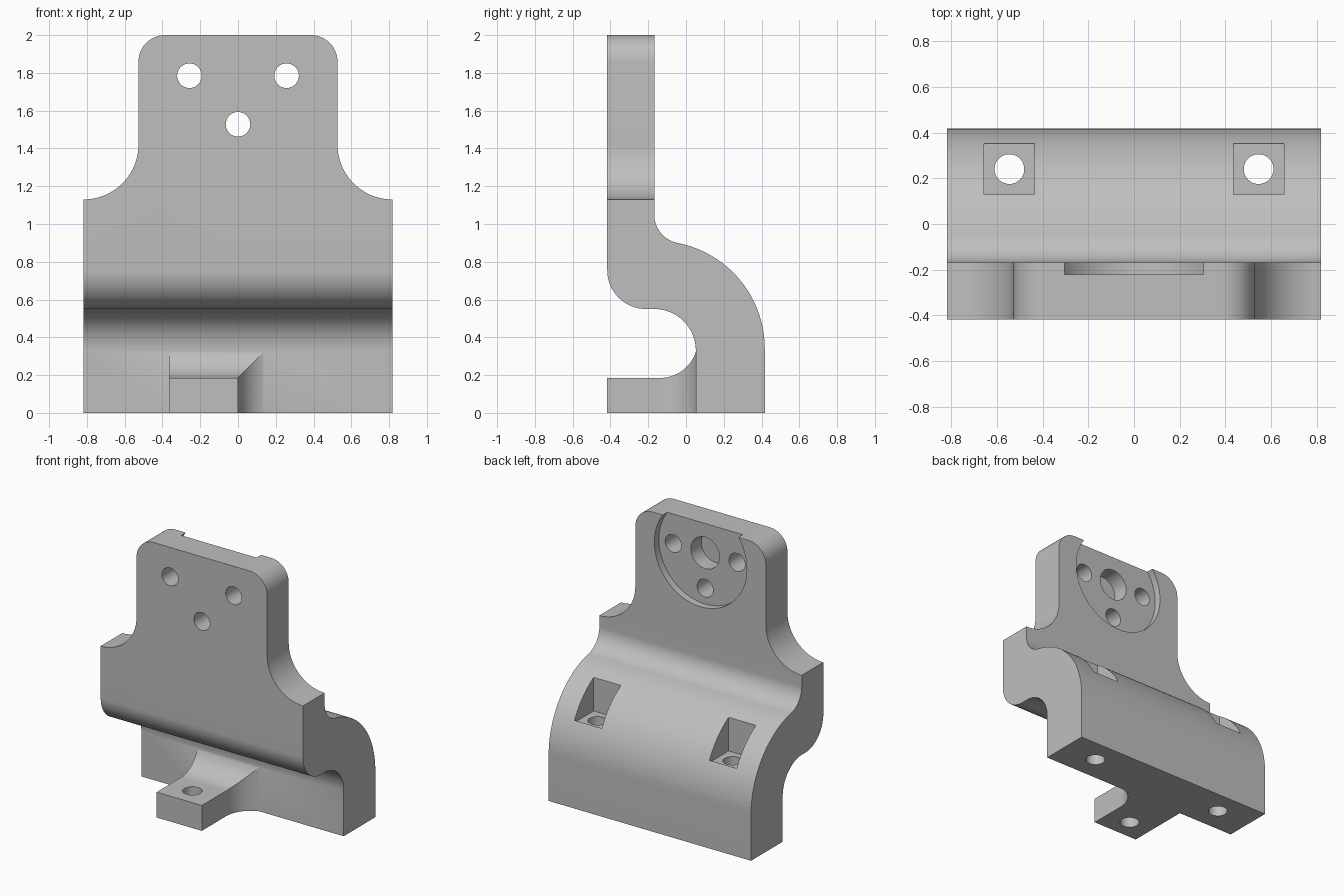
import bpy, bmesh
from math import sin, cos, radians, atan2, degrees, sqrt

if "Cube" in bpy.data.objects:
    bpy.data.objects.remove(bpy.data.objects["Cube"], do_unlink=True)

grey = bpy.data.materials.new("plain grey")
grey.use_nodes = True
colour = (0.52, 0.52, 0.52, 1)
grey.diffuse_color = colour
grey.node_tree.nodes["Principled BSDF"].inputs["Base Color"].default_value = colour


def arc(u, v, r, start, end, steps=20):
    """Points along an arc, angles in degrees."""
    angles = [radians(start + (end - start) * i / steps) for i in range(steps + 1)]
    return [(u + r * cos(a), v + r * sin(a)) for a in angles]


def prism(name, points, axis, low, high):
    """Extrude a closed 2D profile along one axis."""
    place = {"X": lambda u, v, a: (a, u, v),
             "Y": lambda u, v, a: (u, a, v),
             "Z": lambda u, v, a: (u, v, a)}[axis]
    bm = bmesh.new()
    ends = [[bm.verts.new(place(u, v, a)) for u, v in points] for a in (low, high)]
    bm.faces.new(ends[0])
    bm.faces.new(ends[1])
    n = len(points)
    for i in range(n):
        j = (i + 1) % n
        bm.faces.new((ends[0][i], ends[0][j], ends[1][j], ends[1][i]))
    bmesh.ops.recalc_face_normals(bm, faces=bm.faces)
    mesh = bpy.data.meshes.new(name)
    bm.to_mesh(mesh)
    bm.free()
    obj = bpy.data.objects.new(name, mesh)
    bpy.context.collection.objects.link(obj)
    mesh.materials.append(grey)
    return obj


def combine(target, tool, operation):
    """Apply an exact boolean and remove the tool."""
    mod = target.modifiers.new("cut", "BOOLEAN")
    mod.object, mod.operation, mod.solver = tool, operation, "EXACT"
    graph = bpy.context.evaluated_depsgraph_get()
    mesh = bpy.data.meshes.new_from_object(target.evaluated_get(graph))
    target.modifiers.clear()
    target.data = mesh
    bpy.data.objects.remove(tool, do_unlink=True)


def drill(target, axis, u, v, r, low, high):
    circle = arc(u, v, r, 0, 360, 48)[:-1]
    combine(target, prism("drill", circle, axis, low, high), "DIFFERENCE")


FRONT, BACK, PLATE_BACK, INNER = -0.417, 0.417, -0.168, 0.052
WIDTH, NECK = 0.817, 0.527

# Bent side section
big_y, big_z, big_r = BACK - 0.57, 0.34, 0.57
small_r = 0.153
small_y = PLATE_BACK + small_r
small_z = big_z + sqrt((big_r + small_r) ** 2 - (small_y - big_y) ** 2)
meet = degrees(atan2(small_z - big_z, small_y - big_y))
section = [(FRONT, 2)]
section += arc(FRONT + 0.205, 0.755, 0.205, 180, 270)
section += arc(INNER - 0.22, 0.33, 0.22, 90, 0)
section += [(INNER, 0), (BACK, 0)]
section += arc(big_y, big_z, big_r, 0, meet, 32)
section += arc(small_y, small_z, small_r, meet + 180, 180)[1:]
section += [(PLATE_BACK, 2)]
bracket = prism("bracket", section, "X", -WIDTH, WIDTH)

# Front outline with rounded top and hollow shoulders
shoulder = WIDTH - NECK
half = [(WIDTH, -0.1)]
half += arc(WIDTH, 1.13 + shoulder, shoulder, 270, 180)
half += arc(NECK - 0.14, 1.86, 0.14, 0, 90, 12)
outline = half + [(-x, z) for x, z in reversed(half)]
# Slightly wider at the sides so only the shoulders are trimmed
outline = [(x * 1.05 if z < 1 else x, z) for x, z in outline]
combine(bracket, prism("outline", outline, "Y", -1, 1), "INTERSECT")

# Foot, filleted on top and on its left side
r = 0.2
start = INNER - 0.19
reach = degrees(atan2(0.19, 0.06))
foot_side = [(FRONT, 0), (FRONT, 0.185)]
foot_side += arc(start, 0.185 + r, r, 270, 270 + reach)
foot_side += [(0.2, foot_side[-1][1]), (0.2, 0)]
foot = prism("foot", foot_side, "X", -0.365, 0.4)
foot_plan = [(-0.365 - 0.1, -1), (0, -1)]
foot_plan += arc(r, start, r, 180, 180 - reach)
foot_plan += [(foot_plan[-1][0], 0.3), (-0.365 - 0.1, 0.3)]
combine(foot, prism("foot_plan", foot_plan, "Z", -0.1, 1), "INTERSECT")
combine(bracket, foot, "UNION")

# Round recess and blind centre bore in the back of the plate
recess_z = 1.785
circle = arc(0, recess_z, 0.373, 0, 360, 96)[:-1]
combine(bracket, prism("recess", circle, "Y", -0.22, 0.1), "DIFFERENCE")
drill(bracket, "Y", 0, recess_z, 0.115, -0.34, 0.1)

# Screw holes through the plate
for x, z in ((-0.257, recess_z), (0.257, recess_z), (0, 1.528)):
    drill(bracket, "Y", x, z, 0.065, -1, 0.1)

# Square pockets and base screw holes
for x in (-0.545, 0.545):
    square = [(x + a * 0.11, 0.24 + b * 0.111)
              for a, b in ((-1, -1), (1, -1), (1, 1), (-1, 1))]
    combine(bracket, prism("pocket", square, "Z", 0.59, 1.2), "DIFFERENCE")
    drill(bracket, "Z", x, 0.24, 0.065, -0.1, 1)

# Screw hole in the foot
drill(bracket, "Z", -0.183, -0.265, 0.065, -0.1, 0.3)

# Smooth curves, crisp edges
bpy.ops.object.select_all(action="DESELECT")
bracket.select_set(True)
bpy.context.view_layer.objects.active = bracket
bpy.ops.object.shade_smooth_by_angle(angle=radians(25))
